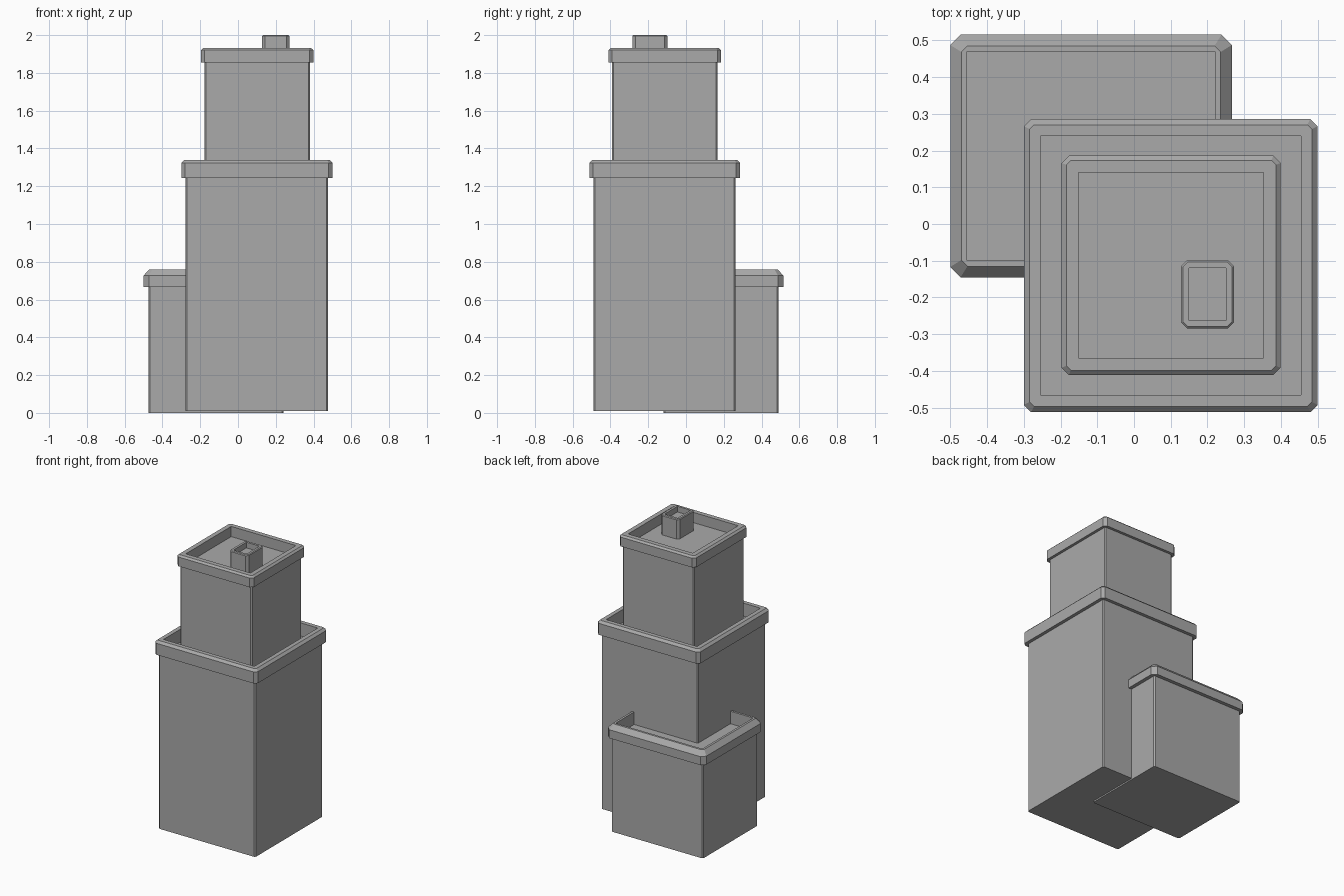
import bpy
import bmesh

default = bpy.data.objects.get("Cube")
if default:
    bpy.data.objects.remove(default)

# Single concrete colour
concrete = bpy.data.materials.new("grey concrete")
concrete.use_nodes = True
GREY = (0.4, 0.4, 0.4, 1)
concrete.diffuse_color = GREY
concrete.node_tree.nodes["Principled BSDF"].inputs["Base Color"].default_value = GREY


def ring(bm, box, inset, chamfer, z):
    """Chamfered rectangle of eight vertices, counter-clockwise."""
    x0, x1, y0, y1 = box
    x0, x1, y0, y1 = x0 + inset, x1 - inset, y0 + inset, y1 - inset
    c = chamfer
    points = [(x0 + c, y0), (x1 - c, y0), (x1, y0 + c), (x1, y1 - c),
              (x1 - c, y1), (x0 + c, y1), (x0, y1 - c), (x0, y0 + c)]
    return [bm.verts.new((x, y, z)) for x, y in points]


def build(name, box, profile):
    """Skin a stack of (inset, chamfer, z) rings, closed at both ends."""
    bm = bmesh.new()
    rings = [ring(bm, box, *step) for step in profile]
    for low, high in zip(rings, rings[1:]):
        for i in range(len(low)):
            j = (i + 1) % len(low)
            bm.faces.new((low[i], low[j], high[j], high[i]))
    bm.faces.new(rings[0][::-1])
    bm.faces.new(rings[-1])
    bmesh.ops.remove_doubles(bm, verts=bm.verts, dist=0.0001)
    bmesh.ops.recalc_face_normals(bm, faces=bm.faces)
    mesh = bpy.data.meshes.new(name)
    bm.to_mesh(mesh)
    bm.free()
    mesh.materials.append(concrete)
    bpy.context.collection.objects.link(bpy.data.objects.new(name, mesh))


def tower(name, box, base, cap, top, wall, bevel, drop, chamfer):
    """Block with an overhanging parapet around a sunken roof."""
    build(name, box, [
        (wall, 0.008, base),
        (wall, 0.008, cap),
        (0, chamfer, cap),               # overhang
        (0, chamfer, top - drop),
        (bevel, chamfer * 0.6, top),     # bevelled rim
        (0.046, 0, top),
        (0.046, 0, cap + 0.005),         # sunken roof
    ])


tower("low_wing", (-0.5, 0.266, -0.145, 0.515), 0, 0.667, 0.76,
      0.025, 0.03, 0.033, 0.028)
tower("main_tower", (-0.3, 0.5, -0.512, 0.286), 0.01, 1.243, 1.34,
      0.023, 0.016, 0.016, 0.02)
tower("upper_tower", (-0.197, 0.399, -0.411, 0.186), 1.22, 1.855, 1.932,
      0.019, 0.013, 0.012, 0.02)

# Small hollow chimney on the upper roof
build("chimney", (0.128, 0.272, -0.284, -0.099), [
    (0, 0.016, 1.85),
    (0, 0.016, 1.995),
    (0.005, 0.013, 2.0),
    (0.021, 0, 2.0),
    (0.021, 0, 1.96),
])
